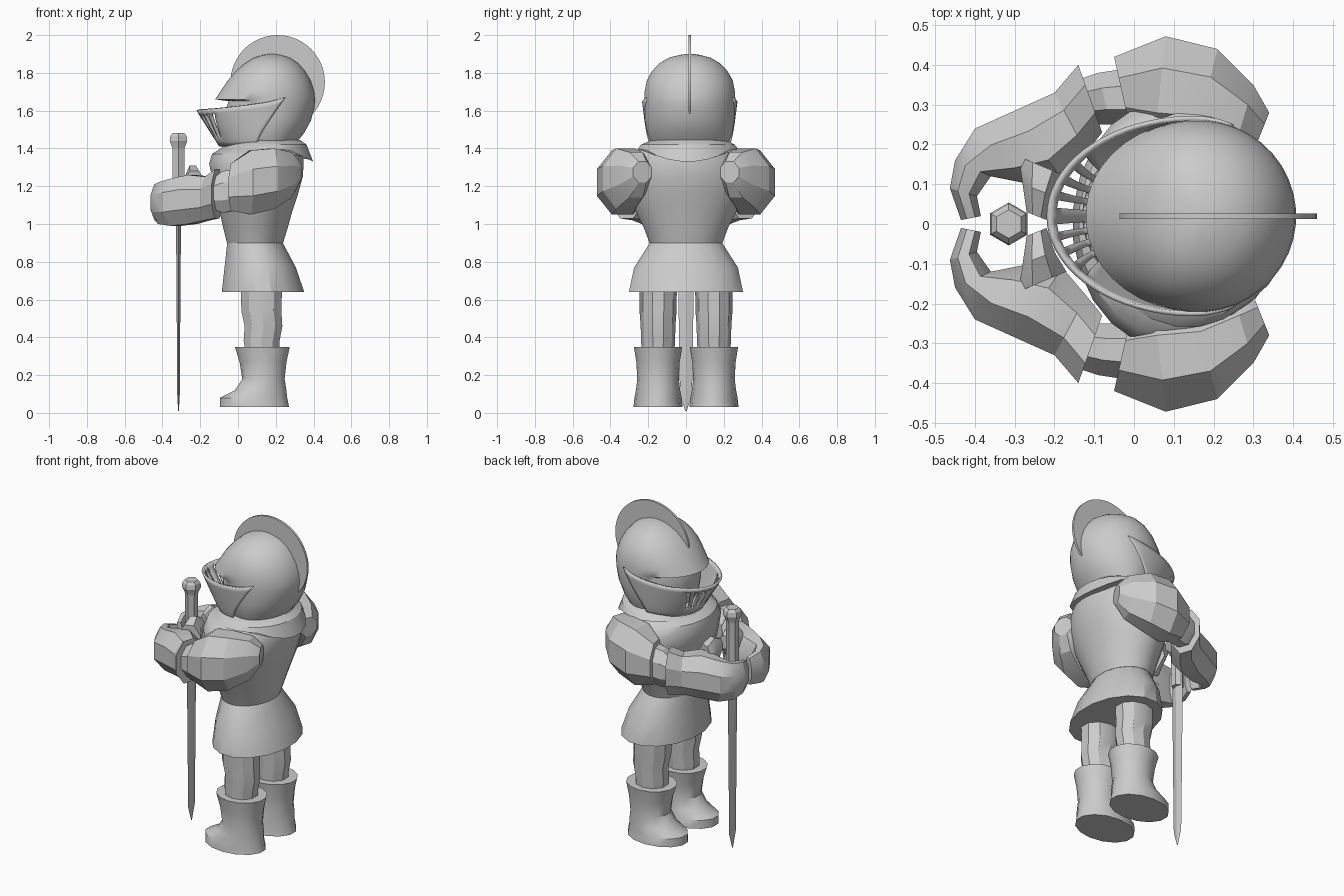
import bpy, bmesh
from math import sin, cos, pi, radians
from mathutils import Vector

cube = bpy.data.objects.get("Cube")
if cube:
    bpy.data.objects.remove(cube, do_unlink=True)

steel = bpy.data.materials.new("steel_grey")
steel.use_nodes = True
GREY = (0.6, 0.6, 0.6, 1)
steel.diffuse_color = GREY
steel.node_tree.nodes["Principled BSDF"].inputs["Base Color"].default_value = GREY


def finish(name, bm, angle=30, thick=0):
    bmesh.ops.recalc_face_normals(bm, faces=bm.faces[:])
    mesh = bpy.data.meshes.new(name)
    bm.to_mesh(mesh)
    bm.free()
    mesh.materials.append(steel)
    obj = bpy.data.objects.new(name, mesh)
    bpy.context.collection.objects.link(obj)
    if thick:
        mod = obj.modifiers.new("shell", "SOLIDIFY")
        mod.thickness = thick
    bpy.ops.object.select_all(action="DESELECT")
    obj.select_set(True)
    bpy.context.view_layer.objects.active = obj
    bpy.ops.object.shade_smooth_by_angle(angle=radians(angle))
    return obj


def loft(name, rings, angle=30, caps=True, thick=0):
    """Skin a list of closed point rings."""
    bm = bmesh.new()
    rows = [[bm.verts.new(p) for p in ring] for ring in rings]
    n = len(rows[0])
    for a, b in zip(rows, rows[1:]):
        for i in range(n):
            j = (i + 1) % n
            bm.faces.new((a[i], a[j], b[j], b[i]))
    if caps:
        bm.faces.new(rows[0])
        bm.faces.new(rows[-1])
    return finish(name, bm, angle, thick)


def oval(z, front, back, half, y=0, n=16, mid=None):
    """Level ring with its own front and back reach along x."""
    cx = (front + back) / 2 if mid is None else mid
    ring = []
    for i in range(n):
        a = 2 * pi * (i + 0.5) / n
        reach = back - cx if cos(a) > 0 else cx - front
        ring.append((cx + reach * cos(a), y + half * sin(a), z))
    return ring


def limb_ring(outer, inner, low, high, side, n=8):
    """Upright faceted section spanning an outer and an inner plan point."""
    o, i = Vector((*outer, 0)), Vector((*inner, 0))
    grow = 1 / cos(pi / n)
    ring = []
    for k in range(n):
        a = 2 * pi * (k + 0.5) / n
        p = (o + i) / 2 + (o - i) / 2 * cos(a) * grow
        ring.append((p.x, side * p.y, (low + high) / 2 + (high - low) / 2 * sin(a) * grow))
    return ring


# Legs, boots and arms, mirrored across y
pauldron = [((-.05, .42), (-.01, .24), 1.07, 1.32), ((.08, .472), (.05, .2), 1.05, 1.39),
            ((.21, .44), (.15, .2), 1.08, 1.4), ((.3, .35), (.25, .18), 1.14, 1.38),
            ((.34, .28), (.3, .18), 1.22, 1.33)]
elbow = [((-.15, .36), (-.11, .25), 1.08, 1.24), ((-.09, .38), (-.06, .25), 1.06, 1.28),
         ((.04, .4), (.04, .24), 1.08, 1.3)]
gauntlet = [((-.14, .4), (-.08, .23), 1.03, 1.29), ((-.2, .33), (-.12, .18), 1.02, 1.25),
            ((-.3, .285), (-.18, .11), 1.0, 1.26), ((-.4, .24), (-.26, .1), .99, 1.24),
            ((-.45, .16), (-.36, .12), 1.0, 1.22), ((-.463, .09), (-.395, .07), 1.02, 1.21),
            ((-.435, .01), (-.385, .02), 1.03, 1.19)]
thumb = [((-.29, .17), (-.17, .12), 1.08, 1.28), ((-.28, .1), (-.2, .07), 1.12, 1.31),
         ((-.27, .03), (-.22, .01), 1.2, 1.28)]

for side, label in ((1, "left"), (-1, "right")):
    boot = [(.03, -.1, .275, .13), (.08, -.1, .265, .125), (.12, -.02, .26, .117),
            (.18, .02, .25, .11), (.27, .005, .26, .115), (.35, -.02, .278, .128)]
    loft(label + "_boot", [oval(z, f, b, w, side * .148, 14) for z, f, b, w in boot], 35)
    leg = [(.3, .04, .22, .085), (.38, .025, .225, .09), (.46, .03, .24, .092),
           (.54, .012, .235, .098), (.7, .01, .24, .1)]
    loft(label + "_leg", [oval(z, f, b, w, side * .148, 10) for z, f, b, w in leg], 32)
    for name, table in (("pauldron", pauldron), ("elbow", elbow),
                        ("gauntlet", gauntlet), ("thumb", thumb)):
        loft(label + "_" + name, [limb_ring(*row, side) for row in table], 25)

# Skirt and torso
loft("skirt", [oval(.64, -.09, .355, .308), oval(.77, -.075, .31, .28),
               oval(.9, -.06, .24, .195)], 28)
torso = [(.9, -.06, .24, .195), (.98, -.08, .265, .225), (1.07, -.1, .29, .272),
         (1.16, -.12, .32, .308), (1.25, -.14, .345, .32), (1.32, -.155, .35, .315),
         (1.37, -.14, .345, .285), (1.41, -.08, .34, .22)]
loft("torso", [oval(*row, n=24) for row in torso], 35)

# Neck collar dipping to a point at the back
rim = []
for x, y, z in oval(1.395, -.1, .37, .27, .01, 24):
    tip = max(0, x - .27)
    rim.append((x + tip * .3, y, z - tip * .65))
loft("collar", [rim, oval(1.42, -.07, .365, .25, .01, 24),
                oval(1.445, -.03, .33, .2, .015, 24)], 30)

# Helmet with a stepped brow
helm = [(1.42, -.02, .3, .2), (1.48, -.05, .35, .226), (1.55, -.06, .388, .238),
        (1.62, -.06, .405, .242), (1.65, -.05, .408, .242), (1.66, -.122, .408, .242),
        (1.7, -.095, .404, .24), (1.76, -.055, .385, .228), (1.81, -.01, .355, .2),
        (1.85, .035, .32, .162), (1.88, .085, .275, .112), (1.895, .135, .225, .055),
        (1.9, .165, .195, .02)]
loft("helmet", [oval(z, f, b, w, .02, 40, .16) for z, f, b, w in helm], 40)

# Visor shell with open breathing slits
COLS, ROWS = 44, 8
bm = bmesh.new()
grid = []
for r in range(ROWS + 1):
    v = r / ROWS
    line = []
    for c in range(COLS + 1):
        s = 2 * c / COLS - 1
        a = s * radians(78 + 36 * v ** 1.3)
        reach = .25 + .12 * v if cos(a) > 0 else .25
        line.append(bm.verts.new((.15 - reach * cos(a), .02 + (.212 + .04 * v ** .6) * sin(a),
                                  1.41 + v * (.19 + .07 * s * s))))
    grid.append(line)
slits = {COLS // 2 + k for k in (1, 3, 5, 7, -2, -4, -6, -8)}
for r in range(ROWS):
    for c in range(COLS):
        if not (c in slits and 2 <= r <= 6):
            bm.faces.new((grid[r][c], grid[r][c + 1], grid[r + 1][c + 1], grid[r + 1][c]))
finish("visor", bm, 40, .012)

# Crest disc on top of the helmet
crest = [[(.21 + .25 * cos(2 * pi * i / 48), y, 1.75 + .25 * sin(2 * pi * i / 48))
          for i in range(48)] for y in (.013, .027)]
loft("crest", crest)

# Sword: diamond blade, grip and six sided pommel
blade = [(.01, .002, .004), (.1, .007, .032), (.6, .01, .04), (1.1, .014, .045)]
loft("sword_blade", [[(-.315 + tx, 0, z), (-.315, ty, z), (-.315 - tx, 0, z), (-.315, -ty, z)]
                     for z, tx, ty in blade], 20)
hilt = [(1.02, .035), (1.39, .036), (1.405, .038), (1.44, .054), (1.465, .05), (1.482, .036)]
loft("sword_hilt", [oval(z, -.315 - r, -.315 + r, r, 0, 6) for z, r in hilt], 20)
